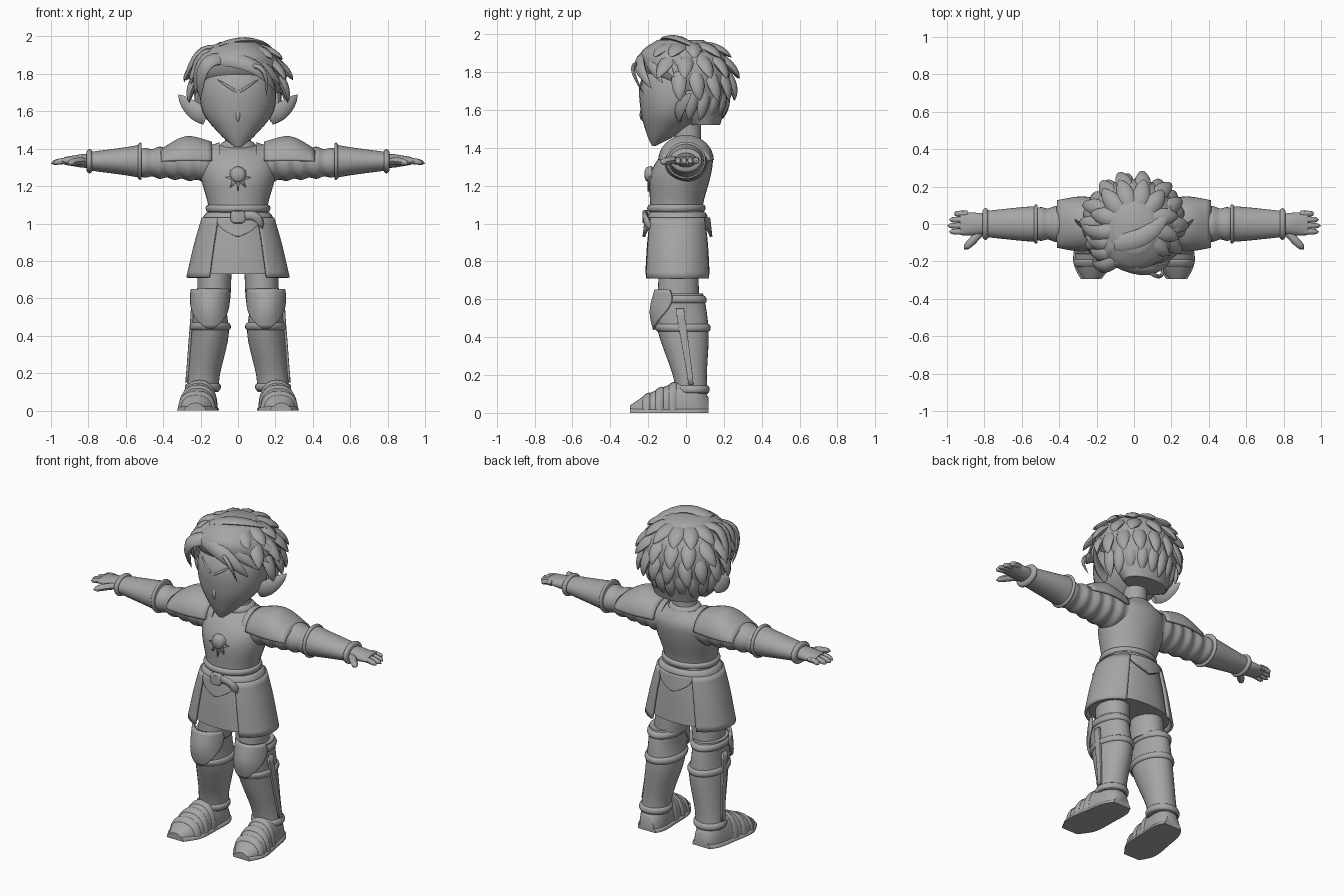
import bpy, bmesh, math, random
from mathutils import Vector

random.seed(4)
default_cube = bpy.data.objects.get("Cube")
if default_cube:
    bpy.data.objects.remove(default_cube)

grey = bpy.data.materials.new("plain grey")
grey.use_nodes = True
grey.diffuse_color = (.38, .38, .38, 1)
grey.node_tree.nodes["Principled BSDF"].inputs["Base Color"].default_value = grey.diffuse_color


def finish(name, bm, mirror=False, thickness=0):
    bmesh.ops.recalc_face_normals(bm, faces=bm.faces)
    mesh = bpy.data.meshes.new(name)
    bm.to_mesh(mesh)
    bm.free()
    mesh.materials.append(grey)
    for polygon in mesh.polygons:
        polygon.use_smooth = True
    mesh.set_sharp_from_angle(angle=math.radians(45))
    part = bpy.data.objects.new(name, mesh)
    bpy.context.scene.collection.objects.link(part)
    if thickness:
        solidify = part.modifiers.new("thickness", "SOLIDIFY")
        solidify.thickness, solidify.offset = thickness, 0
    if mirror:
        part.modifiers.new("mirror", "MIRROR")
    return part


def profile(*rings, a=0, b=0, steps=5):
    """Smooth rings from (position, radius a, radius b, offset b, offset a) and a shared centre."""
    full = []
    for position, radius_a, radius_b, *offset in rings:
        off_b, off_a = (offset + [0, 0])[:2]
        full.append(Vector((position, radius_a, radius_b, b + off_b, a + off_a)))
    dense = []
    for i, (here, there) in enumerate(zip(full, full[1:])):
        before, after = full[max(i - 1, 0)], full[min(i + 2, len(full) - 1)]
        leave, arrive = (there - before) / 2, (after - here) / 2
        for step in range(steps):
            t = step / steps
            ease = t * t * (3 - 2 * t)
            dense.append(here.lerp(there, ease) + leave * t * (1 - t)**2 - arrive * t * t * (1 - t))
    return dense + [full[-1]]


def loft(name, axis, rings, mirror=False, spreads=None, facing=0, square=1, floor=False, sides=32):
    """Skin the rings; spreads give each ring's half angle when the skin is an open plate."""
    bm = bmesh.new()
    rows = []
    for k, (position, radius_a, radius_b, off_b, off_a) in enumerate(rings):
        row = []
        for i in range(sides):
            angle = math.tau * i / sides
            if spreads:
                angle = math.radians(facing + spreads[k] * (2 * i / (sides - 1) - 1))
            c, s = math.cos(angle), math.sin(angle)
            a = off_a + radius_a * math.copysign(abs(c)**square, c)
            b = off_b + radius_b * math.copysign(abs(s)**square, s)
            b = max(b, 0) if floor else b
            row.append(bm.verts.new({"z": (a, b, position), "x": (position, a, b), "y": (a, position, b)}[axis]))
        rows.append(row)
    for row, following in zip(rows, rows[1:]):
        for i in range(sides - bool(spreads)):
            j = (i + 1) % sides
            bm.faces.new((row[i], row[j], following[j], following[i]))
    if not spreads:
        bm.faces.new(rows[0])
        bm.faces.new(rows[-1])
    return finish(name, bm, mirror, .015 if spreads else 0)


def cover(name, axis, base, start, end, grow, spread=None, **options):
    """A rounded band, or a plate of varying spread, raised over a stretch of another part."""
    base = sorted(base, key=lambda ring: ring[0])
    rings, spreads, count = [], [], 10
    for k in range(count + 1):
        u = k / count
        position = start + (end - start) * u
        i = min(max(sum(ring[0] < position for ring in base), 1), len(base) - 1)
        low, high = base[i - 1], base[i]
        ring = low.lerp(high, (position - low[0]) / (high[0] - low[0]))
        raised = grow if spread else grow * math.sqrt(math.sin(math.pi * u) + .01)
        rings.append(ring + Vector((0, raised, raised, 0, 0)))
        if spread:
            spreads.append(spread(u))
    return loft(name, axis, rings, spreads=spreads, **options)


def strands(name, items, mirror=False, blunt=False, steps=8, sides=8):
    """Flattened tubes along three-point curves, each narrowing to its tip."""
    bm = bmesh.new()
    for points, wide, thin, normal in items:
        root, bend, tip = map(Vector, points)
        rows = []
        for i in range(steps):
            t = i / steps
            centre = root.lerp(bend, t).lerp(bend.lerp(tip, t), t)
            along = (bend - root).lerp(tip - bend, t).normalized()
            across = along.cross(Vector(normal)).normalized()
            up = across.cross(along)
            size = math.sqrt(1 - t**6) if blunt else (1 - t)**.75 * (.75 + t)
            angles = [math.tau * j / sides for j in range(sides)]
            rows.append([bm.verts.new(centre + size * (across * wide * math.cos(q) + up * thin * math.sin(q)))
                         for q in angles])
        end = bm.verts.new(tip)
        bm.faces.new(rows[0])
        for j in range(sides):
            h = (j + 1) % sides
            for row, following in zip(rows, rows[1:]):
                bm.faces.new((row[j], row[h], following[h], following[j]))
            bm.faces.new((rows[-1][j], rows[-1][h], end))
    return finish(name, bm, mirror)


FRONT, BACK, UP = (0, -1, 0), (0, 1, 0), (0, 0, 1)

# Head, neck and face
loft("head", "z", profile((1.41, .02, .01, -.17), (1.48, .1, .09, -.12), (1.6, .19, .18, -.06),
                          (1.75, .2, .2, -.04), (1.9, .15, .15)))
neck = profile((1.37, .1, .08), (1.44, .07, .07), (1.56, .07, .07), b=.01)
loft("neck", "z", neck)
cover("collar", "z", neck, 1.39, 1.44, .02)
strands("ears", [([(.17, -.04, 1.57), (.25, -.05, 1.6), (.32, .03, 1.69)], .06, .02, (.5, -1, 0))], mirror=True)
strands("nose", [([(0, -.22, 1.63), (0, -.25, 1.57), (0, -.23, 1.54)], .015, .01, FRONT)])
strands("brows", [([(.04, -.23, 1.66), (.09, -.22, 1.7), (.15, -.18, 1.67)], .012, .01, FRONT)], mirror=True)
strands("circlet", [([(0, -.24, 1.7), (.05, -.25, 1.73), (.11, -.2, 1.77)], .01, .01, FRONT)], mirror=True)

# Hair: a cap, rows of pointed locks and a swept fringe
loft("hair_cap", "z", profile((1.52, .14, .08, .1), (1.7, .22, .17, .06), (1.8, .24, .23, .01),
                              (1.9, .2, .22, -.02), (1.97, .1, .12, -.03)))
crown = Vector((0, 0, 1.76))


def on_scalp(turn, lift, reach):
    turn, lift = math.radians(turn), math.radians(lift)
    level = math.cos(lift) * .25
    return crown + reach * Vector((level * math.sin(turn), level * math.cos(turn), .22 * math.sin(lift)))


locks = []
for row in range(4):
    root, tip, count = 66 - 28 * row, 28 - 27 * row, 10
    for i in range(count):
        turn = (135 - 18 * row) * (2 * i / (count - 1) - 1)
        reach = 1.12 + .03 * row + random.uniform(-.04, .04)
        points = [on_scalp(turn, root, .88), on_scalp(turn, (root + tip) / 2, 1.08),
                  on_scalp(turn + random.uniform(-6, 6), tip, reach)]
        locks.append((points, .06 - .005 * row, .03, points[0] - crown))
strands("back_locks", locks)

fringe = []
for k in range(4):
    back, rise = .06 * k, .03 * k
    root = (-.1, back - .2, 1.88 + rise / 2)
    sweeps = [[root, (.12, back - .3, 1.88 + rise), (.2 + rise, back - .18, 1.71 + rise)],
              [root, (-.22, back - .27, 1.88 + rise), (-.2 - rise, back - .17, 1.66 + rise)]]
    fringe += [(points, .055, .03, Vector(points[1]) - crown) for points in sweeps]
strands("fringe", fringe)
strands("top_tuft", [([(-.1, -.1, 1.95), (.1, -.1, 2.03), (.2, .1, 1.9)], .06, .02, UP)])
strands("forehead_curl", [([(.06, -.24, 1.84), (.17, -.33, 1.86), (.15, -.22, 1.68)], .016, .014, FRONT)])

# Breastplate, belt and skirt
chest = profile((1, .16, .14, -.05), (1.1, .16, .14, -.05), (1.25, .2, .16, -.03), (1.35, .2, .14), (1.42, .1, .08, .02))
torso = loft("torso", "z", chest)
cover("waist_band", "z", chest, 1.06, 1.1, .015)
cloth = profile((1.07, .16, .14), (.9, .21, .16), (.73, .25, .17), b=-.045)
loft("skirt", "z", cloth, square=.9)
cover("belt", "z", cloth, 1, 1.06, .015, square=.9)
cover("skirt_side_panels", "z", cloth, 1.03, .71, .015, lambda u: 58, square=.9, mirror=True)
for name, facing in ("front_belt_flap", -90), ("back_belt_flap", 90):
    cover(name, "z", cloth, 1.03, .93, .02, lambda u: 35 - 33 * u * u, facing=facing)
loft("buckle", "y", profile((-.23, .03, .03), (-.22, .04, .035), (-.19, .04, .035), b=1.035), square=.6)
strands("belt_strap", [([(.03, -.21, 1.04), (.12, -.23, 1.06), (.13, -.19, .97)], .014, .024, UP)], blunt=True)

# Sunburst ornament fitted to the breastplate
bm = bmesh.new()
middle = Vector((0, -.3, 1.26))
hub, rim, points = bm.verts.new(middle), [], 16
for i in range(points):
    angle, radius = math.tau * i / points, .045 if i % 2 else .095
    rim.append(bm.verts.new(middle + radius * Vector((math.sin(angle), 0, math.cos(angle)))))
for i in range(points):
    bm.faces.new((hub, rim[i - 1], rim[i]))
sunburst = finish("chest_sunburst", bm)
fit = sunburst.modifiers.new("fit", "SHRINKWRAP")
fit.target, fit.offset = torso, .01
sunburst.modifiers.new("thickness", "SOLIDIFY").thickness = .01
loft("sunburst_centre", "y", profile((-.22, .01, .01), (-.21, .035, .035), (-.18, .045, .045), b=1.26))

# Arms: shoulder plates, creased sleeves, gauntlets and hands
shoulder = profile((.14, .12, .1), (.28, .14, .13), (.41, .12, .06), b=1.33)
cover("shoulder_plates", "x", shoulder, .14, .41, 0, lambda u: 88, facing=90, mirror=True)
creases = [(.1 + .04 * i, .115 - .003 * i + .005 * (-1)**i, .105 - .003 * i + .005 * (-1)**i) for i in range(12)]
loft("sleeves", "x", profile(*creases, b=1.325), mirror=True)
forearm = profile((.52, .095, .09), (.6, .09, .075), (.79, .07, .05), b=1.333)
loft("gauntlets", "x", forearm, mirror=True)
cover("elbow_cuffs", "x", forearm, .515, .535, .01, mirror=True)
cover("wrist_cuffs", "x", forearm, .78, .81, .015, mirror=True)
loft("palms", "x", profile((.77, .05, .04), (.84, .06, .035), (.93, .06, .02), b=1.335), mirror=True)
fingers = []
for k in range(4):
    y = .055 - .032 * k
    fingers.append(([(.89, y, 1.335), (.94, y, 1.34), (1 - .01 * (k - 2)**2, y, 1.32)], .016, .016, UP))
fingers.append(([(.81, -.03, 1.33), (.86, -.09, 1.34), (.91, -.135, 1.32)], .022, .02, UP))
strands("fingers", fingers, mirror=True, blunt=True)

# Legs: thighs, greaves, knee guards and straps
loft("thighs", "z", profile((.86, .09, .1), (.6, .09, .11, 0, .01), a=.12, b=-.04), mirror=True)
shin = profile((.63, .09, .12, -.03), (.53, .09, .14, -.03), (.4, .1, .13, -.01), (.2, .085, .09, .02, .03),
               (.1, .085, .085, .03, .04), a=.15)
loft("greaves", "z", shin, mirror=True)
cover("knee_guards", "z", shin, .65, .44, .015, lambda u: 3 + 70 * math.cos(2 * u - .5), facing=-90, mirror=True)
for name, height in ("knee_straps", .6), ("calf_straps", .45), ("ankle_straps", .125):
    cover(name, "z", shin, height - .02, height + .02, .012, mirror=True)
cover("greave_side_ridges", "z", shin, .55, .15, .005, lambda u: 8, mirror=True)

# Boots with banded toes and flat soles
outline = [(-.295, .045, .04), (-.2, .095, .1), (-.05, .09, .16), (.06, .08, .16), (.12, .05, .08)]
boot = profile(*[(y, width, height, 0, .2 - y / 10) for y, width, height in outline])
loft("boots", "y", boot, mirror=True, floor=True, square=.85)
for name, y in ("toe_bands", -.21), ("instep_bands", -.14), ("ankle_bands", -.07):
    cover(name, "y", boot, y - .02, y + .02, .007, mirror=True, floor=True, square=.85)
sole = profile(*[(y, width + .01, .025, 0, .2 - y / 10) for y, width, height in outline])
loft("soles", "y", sole, mirror=True, floor=True, square=.5)
